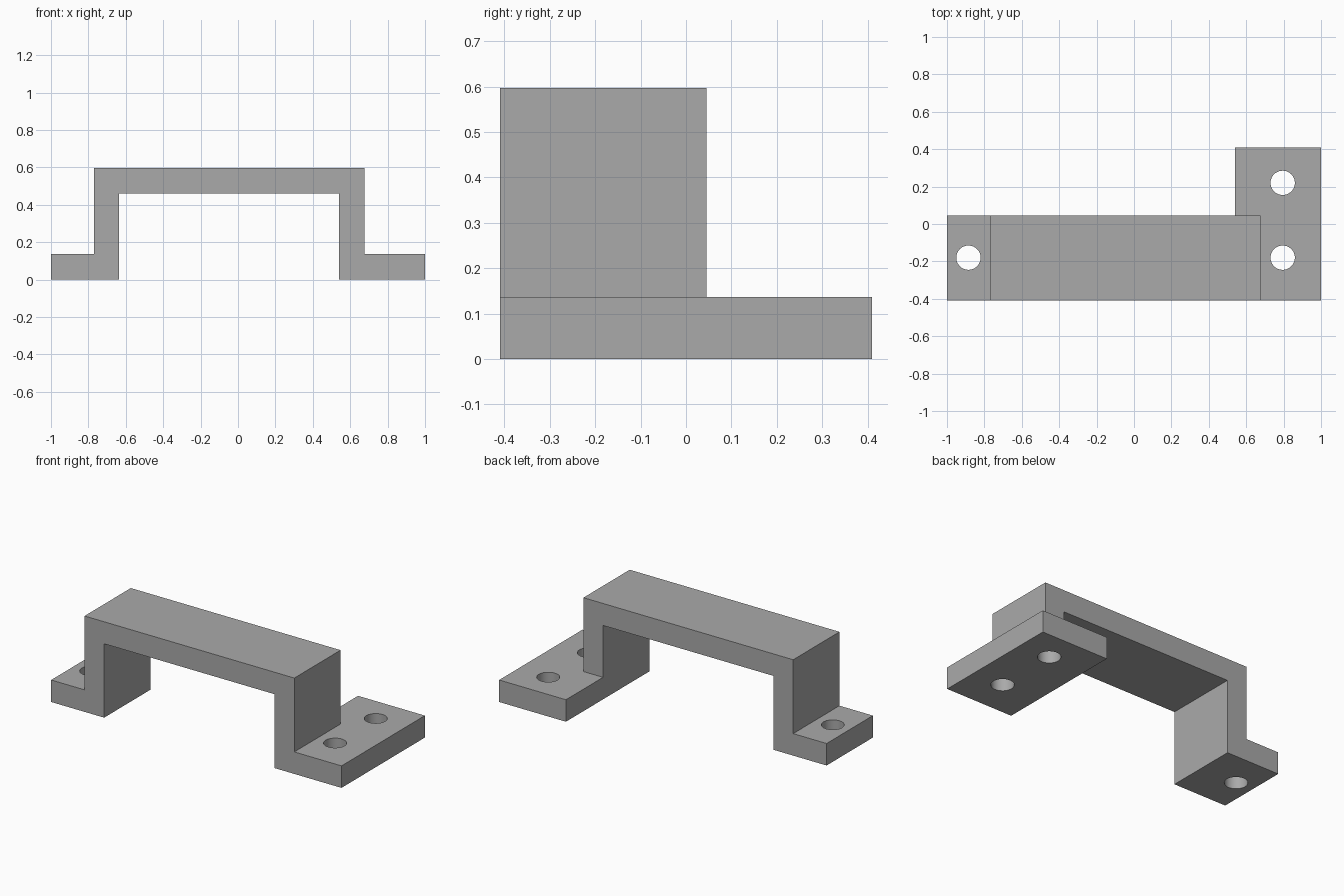
import bpy
import bmesh
from mathutils import Vector

if "Cube" in bpy.data.objects:
    bpy.data.objects.remove(bpy.data.objects["Cube"], do_unlink=True)

# Overall dimensions
FRONT, MID, BACK = -0.41, 0.045, 0.41
FOOT_TOP, ARCH_UNDER, ARCH_TOP = 0.137, 0.46, 0.597
HOLE_RADIUS = 0.065

grey = bpy.data.materials.new("plain_grey")
grey.use_nodes = True
grey.diffuse_color = (0.4, 0.4, 0.4, 1)
grey.node_tree.nodes["Principled BSDF"].inputs["Base Color"].default_value = (0.4, 0.4, 0.4, 1)


def extrude(name, outline, direction):
    """Make a solid by sweeping a flat outline along a direction."""
    bm = bmesh.new()
    face = bm.faces.new([bm.verts.new(p) for p in outline])
    moved = bmesh.ops.extrude_face_region(bm, geom=[face])["geom"]
    verts = [g for g in moved if isinstance(g, bmesh.types.BMVert)]
    bmesh.ops.translate(bm, verts=verts, vec=Vector(direction))
    bmesh.ops.recalc_face_normals(bm, faces=bm.faces)
    mesh = bpy.data.meshes.new(name)
    bm.to_mesh(mesh)
    bm.free()
    mesh.materials.append(grey)
    obj = bpy.data.objects.new(name, mesh)
    bpy.context.collection.objects.link(obj)
    return obj


def combine(target, tool, operation):
    """Apply a boolean and remove the tool object."""
    tool.hide_render = True
    mod = target.modifiers.new(operation.title(), "BOOLEAN")
    mod.operation = operation
    mod.solver = "EXACT"
    mod.object = tool
    bpy.context.view_layer.objects.active = target
    bpy.ops.object.modifier_apply(modifier=mod.name)
    bpy.data.objects.remove(tool, do_unlink=True)


# Bridge strip: stepped profile swept front to back
profile = [(-1, 0), (-0.635, 0), (-0.635, ARCH_UNDER), (0.54, ARCH_UNDER),
           (0.54, 0), (1, 0), (1, FOOT_TOP), (0.675, FOOT_TOP),
           (0.675, ARCH_TOP), (-0.77, ARCH_TOP), (-0.77, FOOT_TOP), (-1, FOOT_TOP)]
bracket = extrude("bracket", [(x, FRONT, z) for x, z in profile], (0, MID - FRONT, 0))

# Left foot continues towards the back
plan = [(0.54, MID), (1, MID), (1, BACK), (0.54, BACK)]
foot = extrude("foot_extension", [(x, y, 0) for x, y in plan], (0, 0, FOOT_TOP))
combine(bracket, foot, "UNION")

# Screw holes through the feet
for x, y in [(-0.885, -0.18), (0.795, -0.18), (0.795, 0.22)]:
    bpy.ops.mesh.primitive_cylinder_add(vertices=48, radius=HOLE_RADIUS, depth=0.3,
                                        location=(x, y, FOOT_TOP / 2))
    cutter = bpy.context.object
    cutter.data.materials.append(grey)
    combine(bracket, cutter, "DIFFERENCE")

# Smooth hole walls, crisp edges
bpy.ops.object.select_all(action="DESELECT")
bracket.select_set(True)
bpy.context.view_layer.objects.active = bracket
bpy.ops.object.shade_smooth_by_angle()
